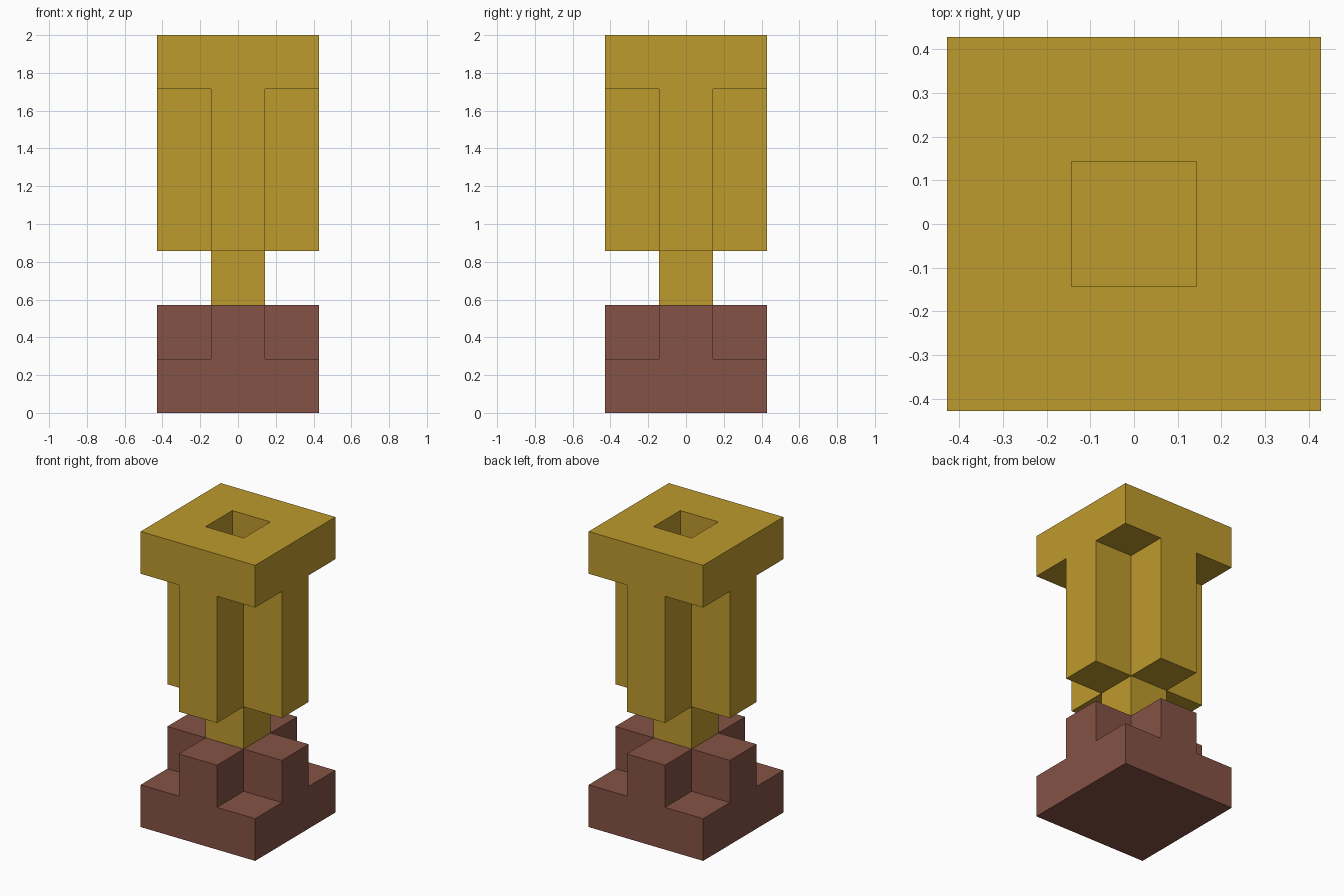
import bpy
import bmesh
from mathutils import Vector

cube = bpy.data.objects.get("Cube")
if cube:
    bpy.data.objects.remove(cube, do_unlink=True)

U = 2 / 7  # block size: the tower is 3 x 3 x 7 blocks


def make_material(name, rgb):
    mat = bpy.data.materials.new(name)
    mat.use_nodes = True
    color = (*rgb, 1)
    mat.diffuse_color = color
    mat.node_tree.nodes["Principled BSDF"].inputs["Base Color"].default_value = color
    return mat


gold = make_material("gold", (0.515, 0.325, 0.026))
brown = make_material("brown", (0.235, 0.084, 0.060))

# Plan shapes on the 3 x 3 grid, as rules on block coordinates -1..1
SHAPES = {
    "full": lambda x, y: True,
    "cross": lambda x, y: x == 0 or y == 0,
    "core": lambda x, y: x == 0 and y == 0,
    "ring": lambda x, y: x != 0 or y != 0,
}

# Part name, plan shape, first layer, layer count, material
PARTS = [
    ("base_slab", "full", 0, 1, brown),
    ("base_cross_step", "cross", 1, 1, brown),
    ("neck", "core", 2, 1, gold),
    ("cross_column", "cross", 3, 3, gold),
    ("top_slab_with_square_hole", "ring", 6, 1, gold),
]


def part_cells(shape, first, count):
    return {(x, y, z) for x in (-1, 0, 1) for y in (-1, 0, 1)
            for z in range(first, first + count) if SHAPES[shape](x, y)}


solid = set().union(*(part_cells(s, f, n) for _, s, f, n, _ in PARTS))


def build_part(name, shape, first, count, mat):
    """Skin the part's blocks, leaving out faces buried against other blocks."""
    bm = bmesh.new()
    for cell in sorted(part_cells(shape, first, count)):
        center = Vector(cell) + Vector((0, 0, 0.5))
        for axis in range(3):
            for sign in (-1, 1):
                n = Vector((0, 0, 0))
                n[axis] = sign
                if tuple(int(c + d) for c, d in zip(cell, n)) in solid:
                    continue
                a = Vector((0, 0, 0))
                a[(axis + 1) % 3] = 0.5
                b = n.cross(a)
                mid = center + n * 0.5
                corners = (mid - a - b, mid + a - b, mid + a + b, mid - a + b)
                bm.faces.new([bm.verts.new(p * U) for p in corners])
    bmesh.ops.remove_doubles(bm, verts=bm.verts, dist=0.001)
    mesh = bpy.data.meshes.new(name)
    bm.to_mesh(mesh)
    bm.free()
    mesh.materials.append(mat)
    obj = bpy.data.objects.new(name, mesh)
    bpy.context.collection.objects.link(obj)


for part in PARTS:
    build_part(*part)
